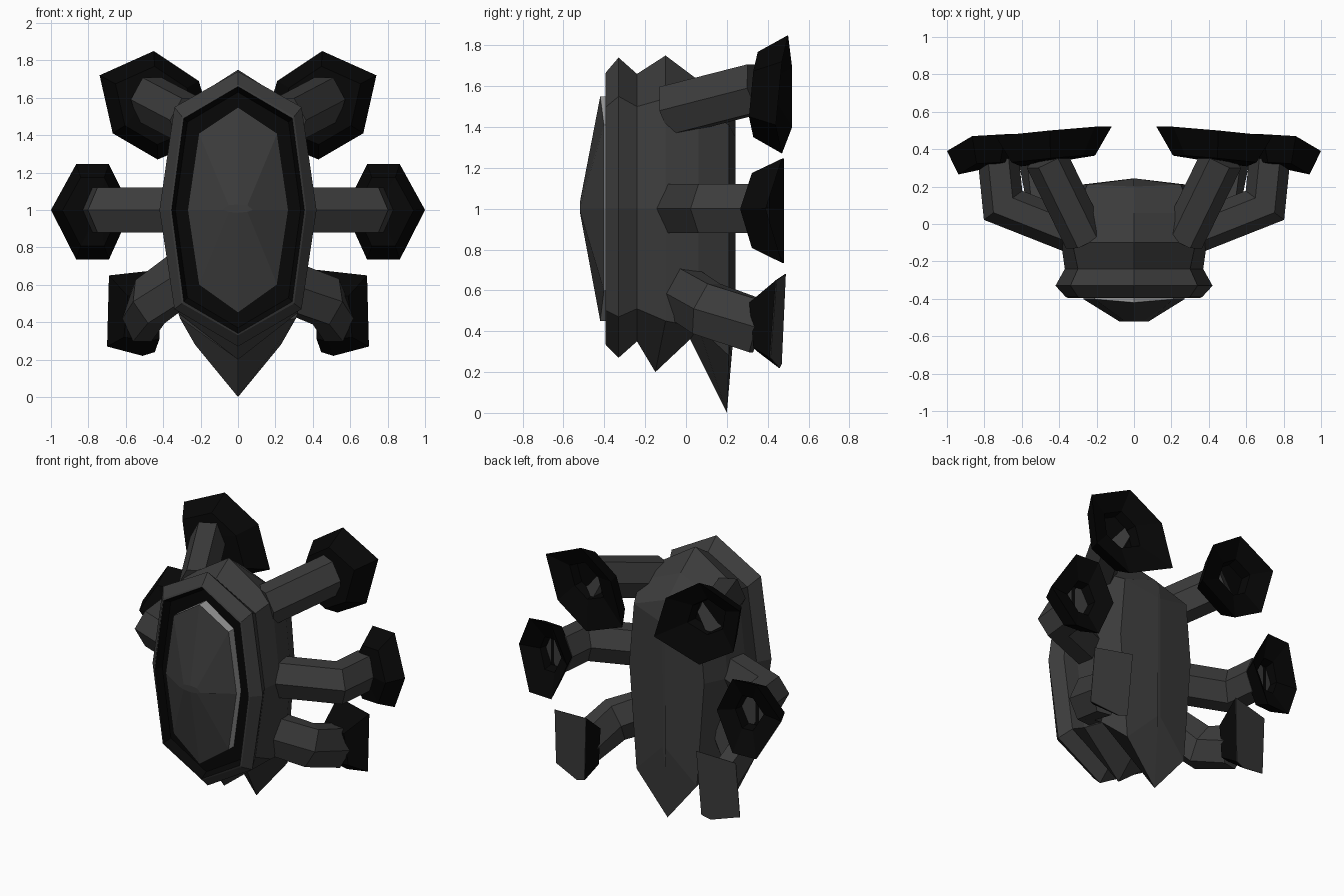
import bpy, bmesh, math
from mathutils import Vector

if "Cube" in bpy.data.objects:
    bpy.data.objects.remove(bpy.data.objects["Cube"])


def material(name, v):
    m = bpy.data.materials.new(name)
    m.diffuse_color = (v, v, v, 1)
    m.use_nodes = True
    m.node_tree.nodes["Principled BSDF"].inputs["Base Color"].default_value = m.diffuse_color
    return m


CHARCOAL = material("charcoal", 0.045)
BLACK = material("black", 0.002)
SILVER = material("silver", 0.35)


def loft(name, rings, mat, caps=(True, True)):
    """Skin a list of equal-length point rings with flat faces."""
    bm = bmesh.new()
    vs = [[bm.verts.new(p) for p in r] for r in rings]
    n = len(rings[0])
    for a, b in zip(vs, vs[1:]):
        for i in range(n):
            j = (i + 1) % n
            bm.faces.new((a[i], a[j], b[j], b[i]))
    if caps[0]:
        bm.faces.new(vs[0])
    if caps[1]:
        bm.faces.new(vs[-1])
    bmesh.ops.recalc_face_normals(bm, faces=bm.faces)
    me = bpy.data.meshes.new(name)
    bm.to_mesh(me)
    bm.free()
    me.materials.append(mat)
    ob = bpy.data.objects.new(name, me)
    bpy.context.collection.objects.link(ob)
    return ob


def shell_ring(y, top, xu, zu, xs, xl, zl, bot, yb=None, ys=None):
    """Symmetric eight-point outline: top, shoulders, sides, hips, bottom."""
    yb = y if yb is None else yb
    ys = y if ys is None else ys
    return [(0, y, top), (xu, ys, zu), (xs, ys, 1.0), (xl, ys, zl),
            (0, yb, bot), (-xl, ys, zl), (-xs, ys, 1.0), (-xu, ys, zu)]


# Body shell, from the front rim to the ridged back with its tail spike
lip = shell_ring(-0.395, 1.66, .29, 1.49, .355, .29, .51, .34)
loft("body_shell", [
    lip,
    shell_ring(-0.39, 1.67, .30, 1.50, .365, .30, .50, .33),
    shell_ring(-0.33, 1.74, .34, 1.55, .42, .34, .47, .27),
    shell_ring(-0.24, 1.66, .30, 1.50, .37, .30, .51, .35),
    shell_ring(-0.10, 1.75, .33, 1.54, .39, .32, .45, .20, -0.15),
    shell_ring(0.06, 1.63, .31, 1.50, .36, .31, .42, .36, 0.02),
    shell_ring(0.20, 1.50, .25, 1.41, .285, .23, .28, .00, .20, .21),
    shell_ring(0.243, 1.43, .01, 1.35, .01, .01, .50, .33, 0.222),
], CHARCOAL, (False, True))

# Black recess behind the lens
loft("lens_recess", [
    lip,
    shell_ring(-0.345, 1.63, .27, 1.47, .335, .27, .53, .37),
], BLACK, (False, True))

# Lens: silver side band and faceted dome
lens_edge = shell_ring(-0.42, 1.55, .21, 1.41, .27, .21, .60, .45, ys=-0.402)
loft("lens_band", [
    shell_ring(-0.345, 1.55, .21, 1.41, .265, .21, .60, .45),
    lens_edge,
], SILVER, (False, False))
loft("lens_dome", [
    lens_edge,
    shell_ring(-0.52, 1.03, .05, 1.025, .08, .05, .99, .985),
], CHARCOAL, (False, True))


def leg(name, path, side, r=0.115, h=0.12):
    """Six-sided arm with mitred bends along a path."""
    pts = [Vector((x * side, y, z)) for x, y, z in path]
    rings = []
    for i, p in enumerate(pts):
        a = (p - pts[i - 1]).normalized() if i else None
        b = (pts[i + 1] - p).normalized() if i < len(pts) - 1 else None
        t = ((a or b) + (b or a)).normalized()
        miter = 1 / max(t.dot(a or b), 0.6)
        u = t.cross(Vector((0, 0, 1))).normalized()
        w = u.cross(t)
        rings.append([p + u * r * miter * math.cos(k * math.pi / 3)
                      + w * h / 0.866 * math.sin(k * math.pi / 3) for k in range(6)])
    loft(name, rings, CHARCOAL)


def cup(name, rim, hub, side):
    """Six-sided foot flaring out towards the back, with a socket for the leg end."""
    rim = [Vector((x * side, y, z)) for x, y, z in rim]
    c = sum(rim, Vector()) / 6
    h = Vector((hub[0] * side, c.y, hub[1]))

    def ring(s, dy, o):
        return [o + (p - c) * s + Vector((0, dy, 0)) for p in rim]
    loft(name, [ring(.40, -.125, h), ring(.44, -.06, h), ring(1, 0, c),
                ring(.72, -.145, c), ring(.3, -.15, h)], BLACK)


UPPER_RIM = [(.45, .50, 1.85), (.74, .47, 1.72), (.67, .44, 1.41),
             (.43, .47, 1.27), (.12, .52, 1.40), (.21, .52, 1.69)]
MIDDLE_RIM = [(1.0, .39, 1.0), (.865, .47, 1.245), (.69, .48, 1.245),
              (.57, .48, 1.0), (.69, .48, .735), (.865, .47, .735)]
LOWER_BACK = [(.42, .485, .68), (.69, .44, .65), (.70, .41, .27), (.51, .455, .22), (.445, .465, .24)]
LOWER_FRONT = [(.42, .33, .55), (.59, .31, .54), (.61, .33, .32), (.48, .35, .30), (.42, .35, .31)]

# Three legs with feet on each side
for side, tag in ((1, "right"), (-1, "left")):
    leg("upper_leg_" + tag, [(.26, -.08, 1.48), (.47, .35, 1.59)], side, .115, .12)
    cup("upper_foot_" + tag, UPPER_RIM, (.46, 1.59), side)

    leg("middle_leg_" + tag, [(.32, -.05, 1.0), (.70, .10, 1.0), (.725, .345, 1.0)], side, .11)
    cup("middle_foot_" + tag, MIDDLE_RIM, (.755, 1.0), side)

    root = .59 if side > 0 else .66
    leg("lower_leg_" + tag,
        [(.27, -.02, root), (.47, .10, .51), (.52, .36, .42)], side, .10, .13)

    def flip(ps):
        return [(x * side, y, z) for x, y, z in ps]
    loft("lower_foot_" + tag, [flip(LOWER_FRONT), flip(LOWER_BACK)], BLACK, (True, False))
    loft("lower_foot_pad_" + tag,
         [flip(LOWER_BACK), [(x, y + .004, z) for x, y, z in flip(LOWER_BACK)]], CHARCOAL)
